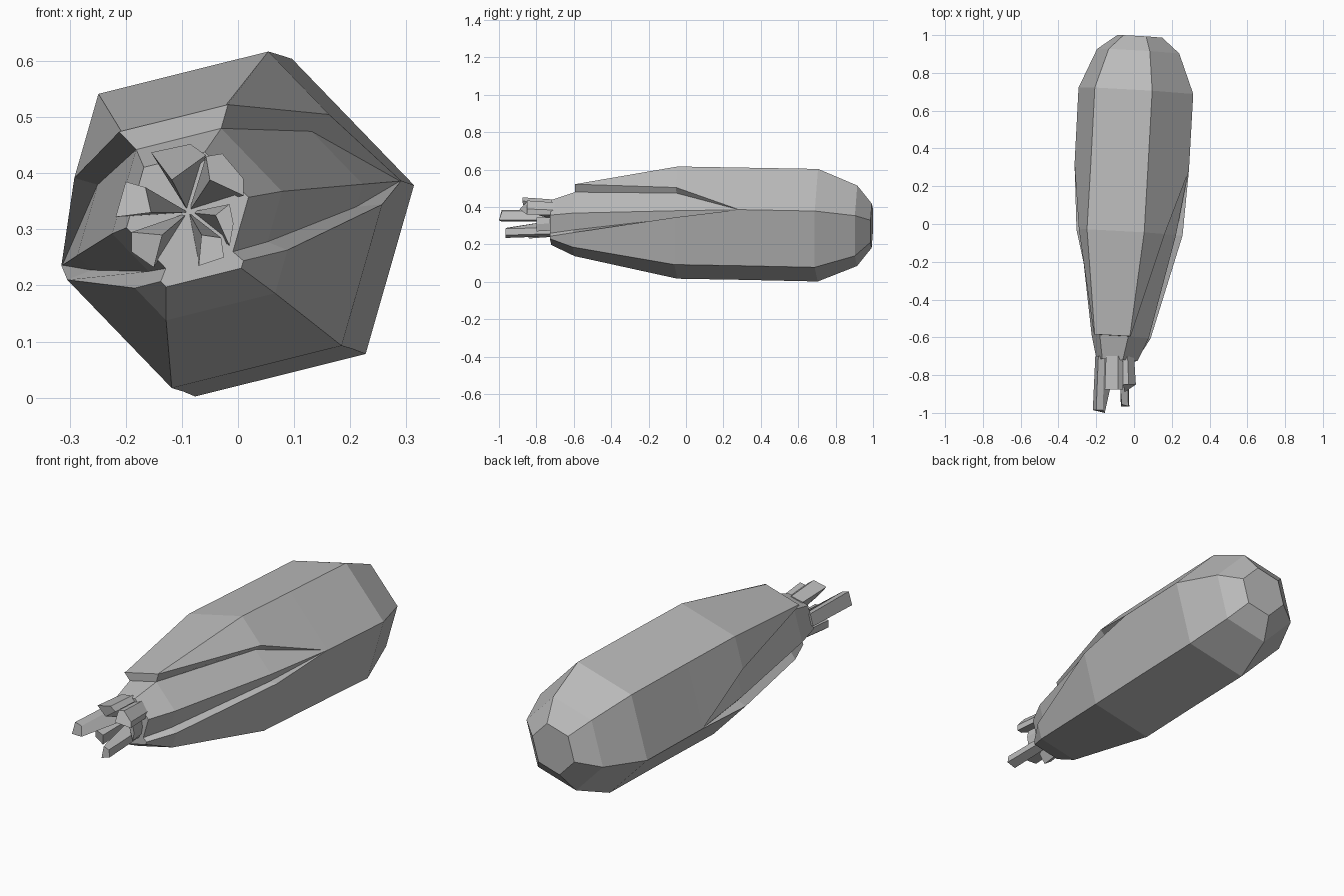
import bpy
import bmesh
import math
from mathutils import Vector

old = bpy.data.objects.get("Cube")
if old:
    bpy.data.objects.remove(old, do_unlink=True)

grey = bpy.data.materials.new("plain_grey")
grey.use_nodes = True
grey.diffuse_color = (0.5, 0.5, 0.5, 1)
grey.node_tree.nodes["Principled BSDF"].inputs["Base Color"].default_value = (0.5, 0.5, 0.5, 1)

# Stations along the cob: y, centre x, centre z, husk radius, kernel core radius
FRONT = (-0.72, -0.09, 0.33, 0.138, 0.112)
NECK = (-0.595, -0.073, 0.33, 0.2, 0.156)
BELLY = (-0.045, -0.032, 0.317, 0.312, 0.262)
MERGE = (0.3, -0.012, 0.311, 0.312, 0.31)
REAR = (0.705, 0.01, 0.303, 0.313, 0.31)
TAPER = (0.915, 0.022, 0.3, 0.224, 0.2)
END = (0.993, 0.03, 0.3, 0.123, 0.1)


def corner(station, k, core):
    """Corner k of the tilted hexagon at a station."""
    y, cx, cz, husk, inner = station
    r = inner if core else husk
    a = math.radians(14 + 60 * k)
    dx, dz = r * math.cos(a), r * math.sin(a)
    return Vector((cx + dx, y - 0.06 * dx + 0.02 * dz, cz + dz))


def around(station, u, core=False):
    """Point on the hexagon outline; whole values of u are corners."""
    k = math.floor(u)
    return corner(station, k, core).lerp(corner(station, k + 1, core), u - k)


def finish(name, bm):
    bmesh.ops.remove_doubles(bm, verts=bm.verts, dist=0.0005)
    bmesh.ops.recalc_face_normals(bm, faces=bm.faces)
    mesh = bpy.data.meshes.new(name)
    bm.to_mesh(mesh)
    bm.free()
    mesh.materials.append(grey)
    obj = bpy.data.objects.new(name, mesh)
    bpy.context.collection.objects.link(obj)
    return obj


def loft(name, rings, closed_ends=True):
    """Skin closed rings of points, capping both ends."""
    bm = bmesh.new()
    rows = [[bm.verts.new(p) for p in ring] for ring in rings]
    n = len(rows[0])
    for a, b in zip(rows, rows[1:]):
        for i in range(n):
            j = (i + 1) % n
            bm.faces.new((a[i], a[j], b[j], b[i]))
    if closed_ends:
        bm.faces.new(rows[0])
        bm.faces.new(rows[-1])
    return finish(name, bm)


def husk_leaf(name, spans):
    """Thick leaf: outer points go across, core points come back."""
    rings = []
    for station, us in spans:
        rings.append([around(station, u) for u in us]
                     + [around(station, u, True) for u in reversed(us)])
    return loft(name, rings)


# Kernel core showing between the husk leaves
loft("kernel_core", [[corner(s, k, True) for k in range(6)]
                     for s in (FRONT, NECK, BELLY, MERGE)])

# Upper and lower husk leaves, pointed slots between them
husk_leaf("upper_husk", [(NECK, (1, 1.02, 1.98, 2)), (BELLY, (0.5, 1, 2, 2.5)),
                         (MERGE, (0, 1, 2, 3))])
husk_leaf("lower_husk", [(FRONT, (3.9, 4, 5, 5.1)), (NECK, (3.6, 4, 5, 5.4)),
                         (BELLY, (3.14, 4, 5, 5.84)), (MERGE, (3, 4, 5, 6))])

# Closed rear of the husk
loft("husk_base", [[corner(s, k, False) for k in range(6)]
                   for s in (MERGE, REAR, TAPER, END)])


# Silk tufts: wedges fanning out from the middle of the front
def silk(name, tip_y, slope, tip):
    mid = Vector((-0.088, -0.7, 0.33))
    ends = [Vector((x, tip_y, z)) for x, z in tip]
    ends[0].y += slope
    roots = [mid] + [mid.lerp(Vector((p.x, mid.y, p.z)), 0.9) for p in ends[1:]]
    loft(name, [roots, ends])


silk("silk_top", -0.875, 0.01,
     [(-0.118, 0.388), (-0.155, 0.437), (-0.085, 0.452), (-0.057, 0.432)])
silk("silk_upper_left", -0.85, -0.04,
     [(-0.05, 0.388), (-0.057, 0.43), (-0.028, 0.435), (0.01, 0.39), (0.01, 0.36)])
silk("silk_left", -0.8, 0.01,
     [(-0.04, 0.325), (-0.015, 0.345), (-0.008, 0.31), (-0.015, 0.27)])
silk("silk_bottom", -0.965, 0.01,
     [(-0.065, 0.29), (-0.03, 0.285), (-0.025, 0.25), (-0.07, 0.235)])
silk("silk_lower_right", -0.84, -0.02,
     [(-0.135, 0.29), (-0.19, 0.295), (-0.19, 0.26), (-0.15, 0.232)])
silk("silk_right", -0.985, -0.015,
     [(-0.155, 0.33), (-0.165, 0.375), (-0.2, 0.385), (-0.218, 0.322)])
